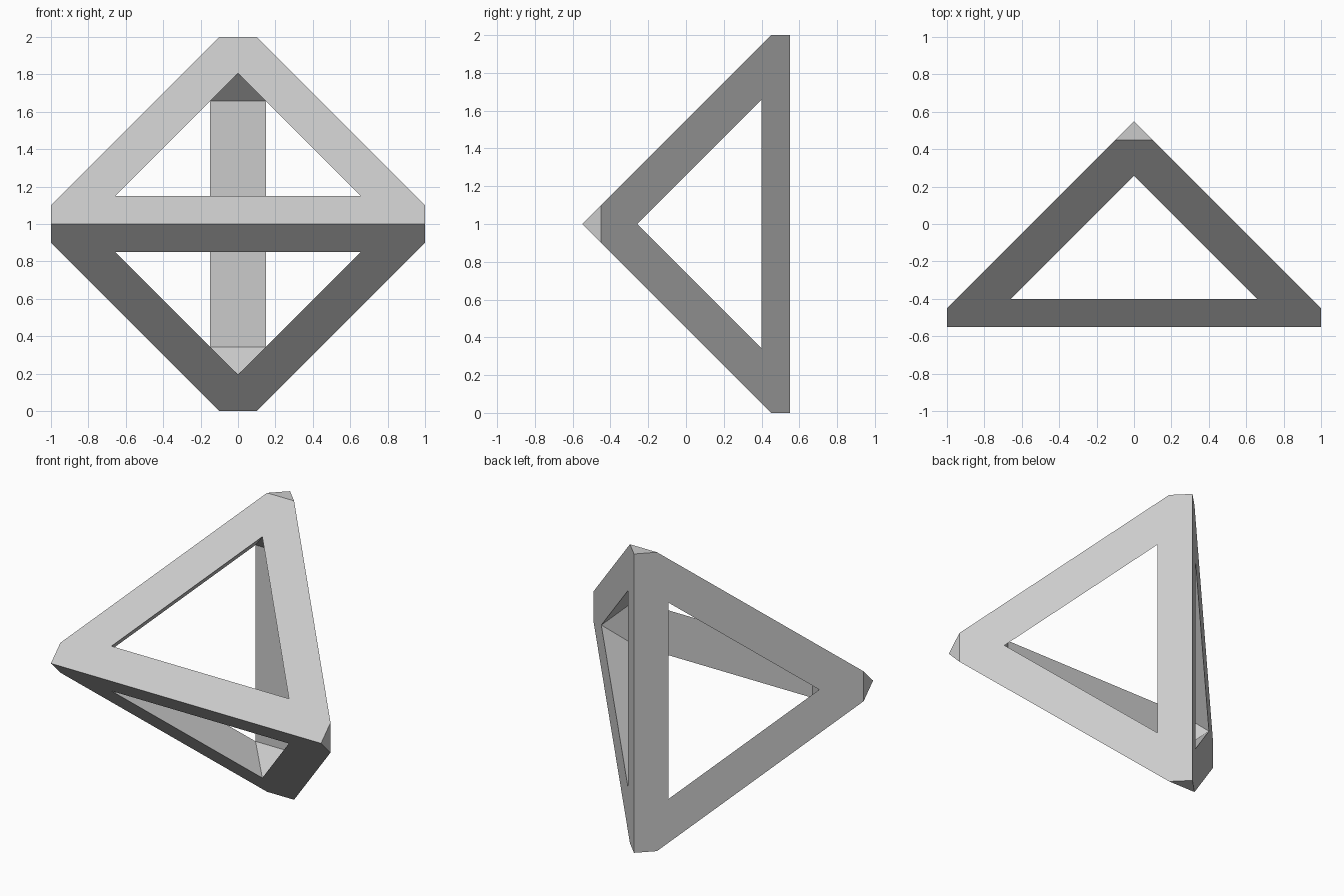
import bpy, bmesh
from itertools import combinations
from mathutils import Vector

if "Cube" in bpy.data.objects:
    bpy.data.objects.remove(bpy.data.objects["Cube"])

# Sharp corners of the tetrahedron: 0-1 is the front edge, 2-3 the upright back edge
P = [Vector(p) for p in ((-1.1, -0.55, 1), (1.1, -0.55, 1),
                         (0, 0.55, -0.1), (0, 0.55, 2.1))]


def is_long(i, j):
    return {i, j} in ({0, 1}, {2, 3})


bm = bmesh.new()
outer, inner = {}, {}

# Blunted tips: one point on every edge near each corner
for i in range(4):
    for j in range(4):
        if i != j:
            outer[i, j] = bm.verts.new(P[i].lerp(P[j], 1 / 22 if is_long(i, j) else 1 / 11))


def width(i, j):
    """Bar width along edge i-j as a share of the face height."""
    return 0.1364 if is_long(i, j) else 0.1332


# Window corners: one per tetrahedron corner on each face (face k is opposite corner k)
for k in range(4):
    for i in range(4):
        if i != k:
            a, b = [n for n in range(4) if n not in (i, k)]
            wa, wb = width(i, b), width(i, a)
            inner[i, k] = bm.verts.new(P[i] * (1 - wa - wb) + P[a] * wa + P[b] * wb)

# Corners: end cap, inside web, and the face piece beside each window corner
for i in range(4):
    rest = [n for n in range(4) if n != i]
    bm.faces.new([outer[i, j] for j in rest])
    bm.faces.new([inner[i, k] for k in rest])
    for k in rest:
        a, b = [n for n in rest if n != k]
        bm.faces.new((outer[i, a], outer[i, b], inner[i, k]))

# Bars: flat inside plus two outside faces along each edge
for i, j in combinations(range(4), 2):
    k, l = [n for n in range(4) if n not in (i, j)]
    bm.faces.new((inner[i, k], inner[i, l], inner[j, l], inner[j, k]))
    for f in (k, l):
        bm.faces.new((outer[i, j], outer[j, i], inner[j, f], inner[i, f]))

bmesh.ops.recalc_face_normals(bm, faces=bm.faces)
mesh = bpy.data.meshes.new("tetrahedron_frame")
bm.to_mesh(mesh)
bm.free()
bpy.context.collection.objects.link(bpy.data.objects.new("tetrahedron_frame", mesh))
